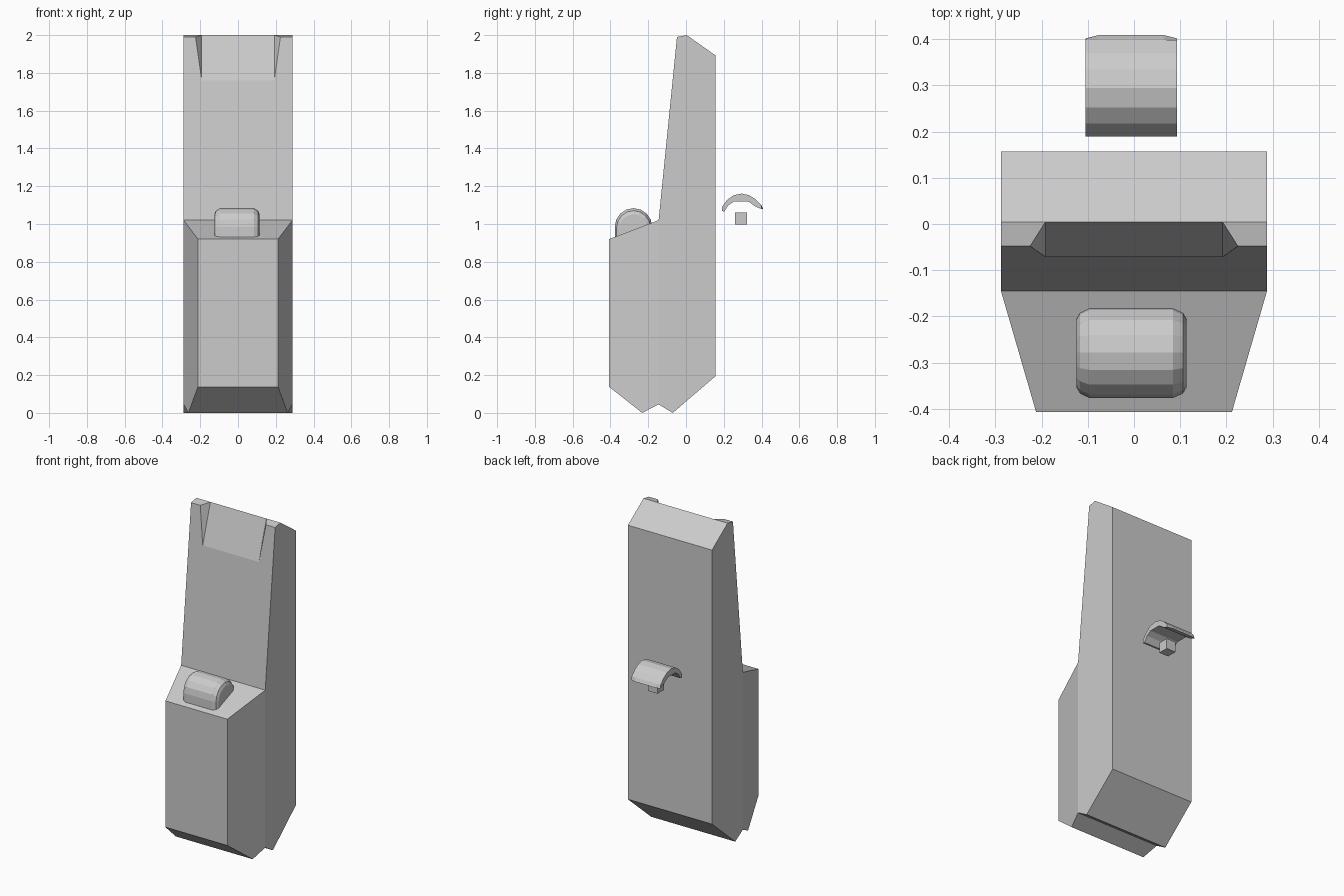
import bpy, bmesh
from math import sin, cos, pi
from mathutils import Vector

if "Cube" in bpy.data.objects:
    bpy.data.objects.remove(bpy.data.objects["Cube"])


def finish(bm, name):
    bmesh.ops.recalc_face_normals(bm, faces=bm.faces[:])
    mesh = bpy.data.meshes.new(name)
    bm.to_mesh(mesh)
    bm.free()
    ob = bpy.data.objects.new(name, mesh)
    bpy.context.collection.objects.link(ob)
    return ob


def loft(name, sections, caps=None):
    """Join rings of (x, y, z) points; caps lists the index groups closing each end."""
    bm = bmesh.new()
    rings = [[bm.verts.new(p) for p in s] for s in sections]
    n = len(rings[0])
    for a, b in zip(rings, rings[1:]):
        for i in range(n):
            j = (i + 1) % n
            bm.faces.new((a[i], a[j], b[j], b[i]))
    for ring in (rings[0], rings[-1]):
        for cap in caps or [range(n)]:
            bm.faces.new([ring[i] for i in cap])
    return finish(bm, name)


# Body: straight rear slab and tapered front block in one shell
outline = [(-0.145, 1.02), (-0.048, 1.99), (0.004, 2.0), (0.157, 1.892),
           (0.157, 0.195), (-0.07, 0.0), (-0.145, 0.045), (-0.232, 0.0),
           (-0.407, 0.138), (-0.407, 0.92)]


def half_width(y):
    return 0.288 - max(0, -0.145 - y) * 0.29


body = loft("body",
            [[(s * half_width(y), y, z) for y, z in outline] for s in (-1, 1)],
            caps=[range(7), (6, 7, 8, 9, 0)])

# Sloping recess with splayed cheeks at the top of the front face
low = Vector((0.192, -0.071, 1.76))
back = Vector((0.192, 0.004, 2.0))
front = Vector((0.225, -0.048, 1.99))
tall_back = low + 1.2 * (back - low)
tall_front = tall_back + 1.5 * (front - back)
start = low - 0.1 * (back - low)
tri = (start, tall_back, tall_front)
cutter = loft("recess_cutter", [[(s * p.x, p.y, p.z) for p in tri] for s in (-1, 1)])
cutter.hide_render = True
mod = body.modifiers.new("recess", 'BOOLEAN')
mod.operation = 'DIFFERENCE'
mod.solver = 'EXACT'
mod.object = cutter
bpy.context.view_layer.objects.active = body
bpy.ops.object.modifier_apply(modifier=mod.name)
bpy.data.objects.remove(cutter)

# Rounded button on the front ledge
cy, cz, r = -0.278, 0.985, 0.099
button = [(cy - r, 0.93)] + [(cy - r * cos(pi * i / 8), cz + r * sin(pi * i / 8))
                             for i in range(9)] + [(cy + r, 0.96)]
steps = [(-0.125, 0.76), (-0.117, 0.9), (-0.096, 1), (0.084, 1), (0.106, 0.9), (0.114, 0.76)]
loft("button", [[(x, cy + (y - cy) * k, 0.95 + (z - 0.95) * k) for y, z in button]
                for x, k in steps])

# Curved hook behind the body, with clipped tip corners
hook = [(0.19, 1.068), (0.19, 1.09), (0.218, 1.128), (0.252, 1.152), (0.295, 1.161),
        (0.335, 1.152), (0.37, 1.13), (0.398, 1.1), (0.409, 1.079),
        (0.372, 1.09), (0.328, 1.12), (0.255, 1.12), (0.225, 1.1), (0.203, 1.067)]
loft("hook", [[(x, min(y, limit), z) for y, z in hook]
              for x, limit in ((-0.105, 0.402), (-0.077, 0.41), (0.065, 0.41), (0.093, 0.402))])

# Small block under the hook
bm = bmesh.new()
bmesh.ops.create_cube(bm, size=0.064)
bmesh.ops.translate(bm, verts=bm.verts[:], vec=(0, 0.292, 1.03))
finish(bm, "hook_block")
